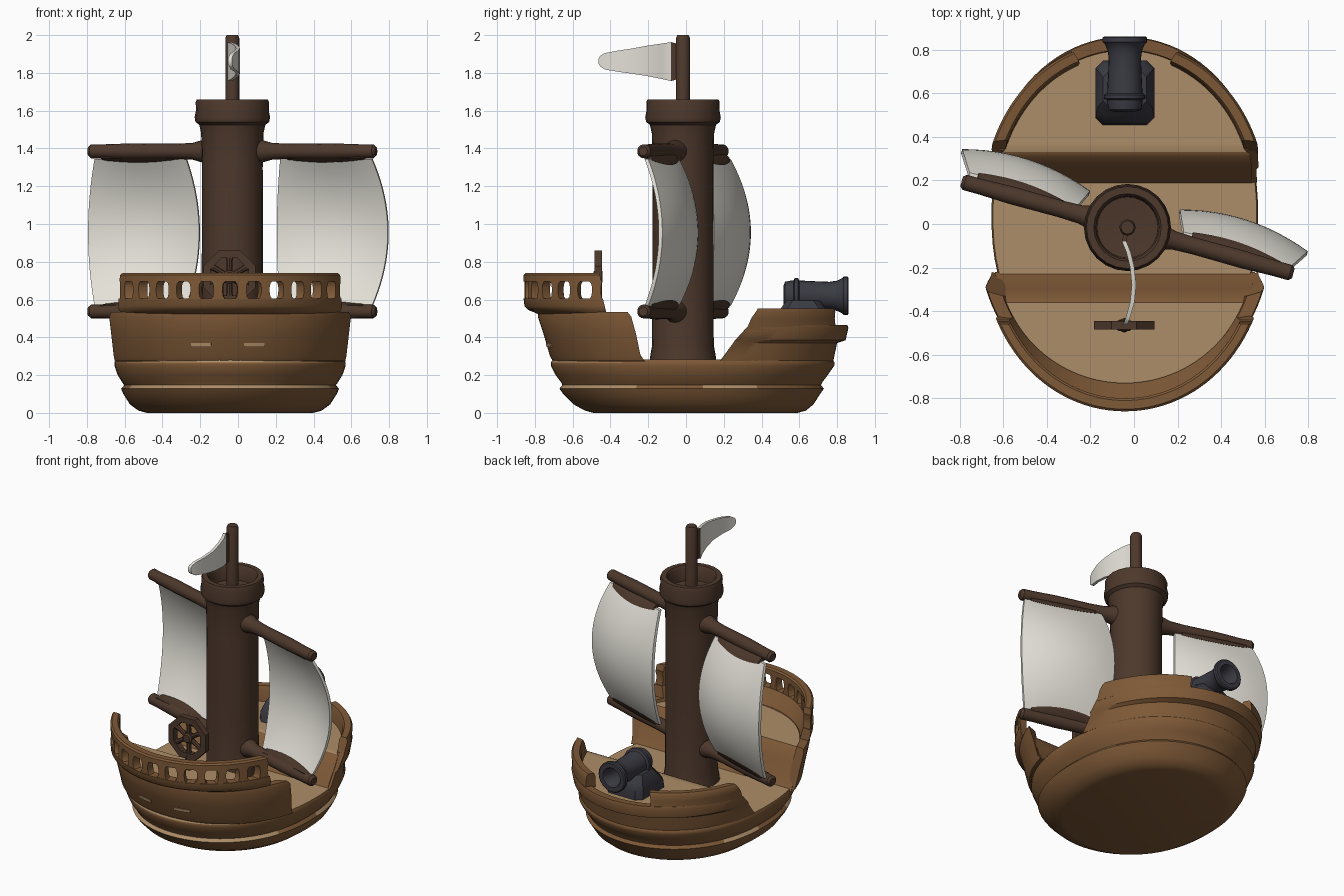
import bpy, bmesh
from math import sin, cos, asin, pi, sqrt, radians
from mathutils import Vector, Matrix

if "Cube" in bpy.data.objects:
    bpy.data.objects.remove(bpy.data.objects["Cube"])


def material(name, rgb):
    m = bpy.data.materials.new(name)
    m.use_nodes = True
    m.diffuse_color = (*rgb, 1)
    m.node_tree.nodes["Principled BSDF"].inputs["Base Color"].default_value = (*rgb, 1)
    return m


HULL = material("hull brown", (0.21, 0.10, 0.038))
DECK = material("deck tan", (0.42, 0.27, 0.14))
WOOD = material("dark mast wood", (0.075, 0.04, 0.025))
SAIL = material("sail white", (0.77, 0.75, 0.68))
IRON = material("cannon iron", (0.042, 0.042, 0.055))
CX = -0.042                               # centre line of the ship
MAST = Vector((-0.03, -0.016, 0))
TURN = radians(-15.5)                     # yards are swung round the mast


def loft(name, rows, mat, second=None, rule=None, angle=38):
    """Skin closed loops, cap both ends, give faces passing the rule the second colour."""
    bm = bmesh.new()
    vs = [[bm.verts.new(p) for p in row] for row in rows]
    n = len(rows[0])
    for a, b in zip(vs, vs[1:]):
        for i in range(n):
            j = (i + 1) % n
            bm.faces.new((a[i], a[j], b[j], b[i]))
    bm.faces.new(vs[0][::-1])
    bm.faces.new(vs[-1])
    bmesh.ops.recalc_face_normals(bm, faces=bm.faces)
    bm.normal_update()
    if rule:
        for f in bm.faces:
            f.material_index = int(rule(f.calc_center_median(), f.normal))
    me = bpy.data.meshes.new(name)
    bm.to_mesh(me)
    bm.free()
    me.materials.append(mat)
    if second:
        me.materials.append(second)
    me.shade_smooth()
    me.set_sharp_from_angle(angle=radians(angle))
    ob = bpy.data.objects.new(name, me)
    bpy.context.collection.objects.link(ob)
    return ob


def lathe(name, profile, mat, frame, sides=24):
    """Turn (radius, height) pairs round the local z axis of a frame."""
    rows = [[frame @ Vector((r * cos(2 * pi * i / sides), r * sin(2 * pi * i / sides), h))
             for i in range(sides)] for r, h in profile]
    return loft(name, rows, mat)


def plan(phi, a, b, cy=0.0):
    """Point on the rounded ship outline."""
    w = sqrt(max(0, 1 - abs(sin(phi)) ** 2.3))
    return CX + a * w * (1 if cos(phi) >= 0 else -1), cy + b * sin(phi)


def arc_point(f, ring, end):
    z, a, b, cut = ring
    p0 = asin(cut / b)
    x, y = plan(p0 + (pi - 2 * p0) * f, a, b)
    return Vector((x, end * y, z))


def wall(name, profile, end, f0=0.0, f1=1.0, steps=40, mat=HULL):
    """Sweep a closed (z, half width, length, cut) profile round one end of the ship."""
    rows = [[arc_point(f0 + (f1 - f0) * i / steps, r, end) for r in profile]
            for i in range(steps + 1)]
    return loft(name, rows, mat)


def platform(name, rings, end):
    """Raised deck block with a sloping step towards the middle of the ship."""
    rows = [[arc_point(i / 40, r, end) for i in range(41)] for r in rings]
    top = rings[-1][0]
    return loft(name, rows, HULL, DECK, lambda c, n: n.z > 0.9 and c.z > top - 0.01)


# Lower hull with a pale ledge and the middle deck: z, half width, half length, centre y
hull = [(0, .44, .54, .05), (.012, .485, .585, .05), (.045, .53, .635, .04), (.10, .565, .68, .03),
        (.128, .577, .70, .03), (.147, .56, .685, .03), (.16, .57, .69, .03), (.20, .595, .72, .03),
        (.25, .612, .75, .035), (.268, .612, .75, .035), (.282, .605, .74, .035)]
loft("hull", [[(*plan(2 * pi * i / 72, a, b, cy), z) for i in range(72)] for z, a, b, cy in hull],
     HULL, DECK, lambda c, n: (c.z > 0.27 and (n.z > 0.9 or c.y < -0.35))
     or (0.132 < c.z < 0.145 and (c.y < -0.28 or abs(c.y - 0.24) < 0.16)))

# Stern: raised deck, side walls and sills
platform("stern_deck", [(.27, .62, .70, .22), (.31, .615, .71, .25), (.42, .625, .74, .30),
                        (.49, .63, .76, .335), (.51, .63, .76, .36)], -1)
wall("stern_wall", [(.275, .632, .705, .22), (.30, .642, .72, .24), (.42, .66, .755, .265),
                    (.51, .675, .785, .29), (.535, .67, .78, .31), (.53, .61, .74, .33),
                    (.44, .59, .72, .33), (.28, .57, .67, .25)], -1)
for f in (0.425, 0.59):
    wall("stern_sill", [(.350, .65, .735, .25), (.350, .654, .743, .25), (.370, .656, .746, .25),
                        (.370, .65, .738, .25)], -1, f - .032, f + .032, 4, DECK)

# Stern railing: curved base, posts and top bar
wall("rail_base", [(.52, .655, .775, .42), (.545, .665, .835, .43), (.565, .665, .855, .43),
                   (.605, .665, .86, .44), (.605, .615, .80, .44), (.52, .61, .73, .43)], -1)
wall("rail_top", [(.695, .665, .86, .45), (.73, .665, .86, .455), (.74, .655, .85, .46),
                  (.74, .625, .81, .46), (.73, .615, .80, .455), (.695, .615, .80, .45)], -1)
WINDOWS = 11
for i in range(WINDOWS + 1):
    f = 0.02 + 0.96 * i / WINDOWS
    rows = []
    for z, half in ((.60, .028), (.615, .019), (.64, .016), (.665, .016), (.685, .019), (.70, .028)):
        lo, hi = max(0, f - half), min(1, f + half)
        rows.append([arc_point(g, (z, a, b, .445), -1)
                     for g, a, b in ((lo, .662, .857), (f, .662, .857), (hi, .662, .857),
                                     (hi, .618, .803), (f, .618, .803), (lo, .618, .803))])
    loft("rail_post", rows, HULL)

# Bow: raised deck, low lip all round and two high side walls
platform("bow_deck", [(.27, .60, .74, .18), (.31, .60, .75, .21), (.40, .61, .78, .275),
                      (.44, .61, .80, .31), (.45, .61, .80, .33)], 1)
wall("bow_lip", [(.275, .615, .78, .18), (.30, .62, .785, .20), (.37, .625, .80, .25),
                 (.385, .635, .845, .26), (.45, .645, .86, .32), (.465, .64, .855, .335),
                 (.46, .60, .80, .34), (.41, .585, .78, .32), (.28, .57, .75, .20)], 1)
for name, f0, f1 in (("bow_wall_left", 0, .345), ("bow_wall_right", .655, 1)):
    wall(name, [(.44, .645, .85, .32), (.50, .655, .84, .345), (.535, .66, .84, .37),
                (.553, .65, .83, .38), (.55, .61, .79, .385), (.53, .60, .78, .38),
                (.42, .595, .77, .33)], 1, f0, f1, 20)

# Mast with lookout basket and flag pole
lathe("mast", [(.178, .27), (.172, .31), (.163, .36), (.162, .80), (.161, 1.30), (.165, 1.48),
               (.175, 1.525), (.195, 1.54), (.20, 1.565), (.193, 1.60), (.194, 1.645), (.188, 1.66),
               (.155, 1.66), (.145, 1.645), (.14, 1.56), (.05, 1.55)], WOOD, Matrix.Translation(MAST))
lathe("flag_pole", [(.037, 1.5), (.037, 1.985), (.03, 2.0)], WOOD, Matrix.Translation(MAST), 16)

# Yards and sails, one set on each side of the mast
along = Vector((cos(TURN), sin(TURN), 0))
behind = Vector((-sin(TURN), cos(TURN), 0))
S = [i / 6 - 1 for i in range(13)]
for side, label in ((1, "left"), (-1, "right")):

    def sail_point(s, w, depth):
        bulge = 1 - w * w
        inner, outer = .255 - .045 * bulge, .765 + .062 * bulge
        u = side * (inner + (outer - inner) * (s + 1) / 2)
        d = .035 + .01 * (1 - s * s) + (.095 + .04 * (1 - s * s)) * bulge - .014 * s * side + depth
        return MAST + along * u + behind * d + Vector((0, 0, .955 + .39 * w))

    rows = []
    for k in range(21):
        w = k / 10 - 1
        rows.append([sail_point(s, w, 0) for s in S] + [sail_point(s, w, -.02) for s in S[::-1]])
    loft(f"sail_{label}", rows, SAIL, angle=50)

    for level, height, up in (("upper", 1.385, 1), ("lower", .537, -1)):
        frame = (Matrix.Translation(MAST + Vector((0, 0, height))) @ Matrix.Rotation(TURN, 4, "Z")
                 @ Matrix.Rotation(side * pi / 2, 4, "Y"))
        lathe(f"{level}_yard_{label}", [(.07, .10), (.058, .17), (.044, .22), (.04, .32), (.042, .55),
                                        (.037, .70), (.037, .775), (.024, .79)], WOOD, frame, 14)
        # wooden batten joining the sail edge to its yard
        rows = []
        for s in S[1:-1]:
            edge = sail_point(s, up, .004)
            lip = sail_point(s, up * (1 - .085 * (1 - s * s)), .004)
            spar = edge - behind * ((edge - MAST).dot(behind) + .02)
            spar.z = height
            rows.append([spar + Vector((0, 0, up * .02)), edge + Vector((0, 0, up * .008)), lip,
                         spar - Vector((0, 0, up * .035))])
        loft(f"{level}_batten_{label}", rows, WOOD)

# Waving flag: y, x, low z, high z
flag = [(-.03, -.035, 1.77, 1.95), (-.08, -.045, 1.757, 1.963), (-.13, -.025, 1.768, 1.955),
        (-.20, -.008, 1.782, 1.945), (-.28, 0, 1.795, 1.93), (-.36, -.008, 1.806, 1.918),
        (-.43, -.028, 1.818, 1.905), (-.455, -.038, 1.835, 1.89), (-.463, -.042, 1.85, 1.875)]
loft("flag", [[(x - .01, y, lo), (x + .01, y, lo), (x + .01, y, hi), (x - .01, y, hi)]
              for y, x, lo, hi in flag], SAIL, WOOD, lambda c, n: c.y > -.07)

# Steering wheel: flat ring, spokes, hub and stand
WHEEL = Matrix.Translation((-.045, -.465, .72)) @ Matrix.Rotation(pi / 2, 4, "X")
rows = []
for i in range(9):
    t = 2 * pi * i / 8 + pi / 8
    rows.append([WHEEL @ Vector((r * cos(t), r * sin(t), h))
                 for r, h in ((.15, -.02), (.15, .02), (.108, .02), (.108, -.02))])
loft("wheel_rim", rows, WOOD)
for i in range(6):
    spin = WHEEL @ Matrix.Rotation(i * pi / 3 + pi / 6, 4, "Z") @ Matrix.Rotation(pi / 2, 4, "Y")
    lathe("wheel_spoke", [(.016, .01), (.015, .07), (.02, .122)], WOOD, spin, 8)
lathe("wheel_hub", [(.03, -.022), (.035, -.01), (.035, .018), (.025, .026)], WOOD, WHEEL, 12)
lathe("wheel_stand", [(.034, .50), (.03, .53), (.025, .55), (.025, .60)], WOOD,
      Matrix.Translation((-.045, -.465, 0)), 8)

# Cannon: tapered carriage and turned barrel with a hollow mouth
carriage = [(.42, .135, .45, .75), (.50, .135, .46, .75), (.55, .125, .50, .74), (.595, .10, .53, .71)]
rows = []
for z, half, back, front in carriage:
    c = .035
    rows.append([(-.042 + sx * (half - cx), y, z) for sx, cx, y in (
        (-1, c, back), (1, c, back), (1, 0, back + c), (1, 0, front - c),
        (1, c, front), (-1, c, front), (-1, 0, front - c), (-1, 0, back + c))])
loft("cannon_carriage", rows, IRON)
BARREL = Matrix.Translation((-.042, 0, .62)) @ Matrix.Rotation(-pi / 2, 4, "X")
lathe("cannon_barrel", [(.05, .515), (.075, .525), (.081, .56), (.081, .57), (.095, .575), (.095, .592),
                        (.081, .60), (.077, .68), (.074, .76), (.08, .80), (.092, .825), (.102, .835),
                        (.102, .855), (.095, .861), (.066, .861), (.058, .85), (.055, .72)], IRON, BARREL)
